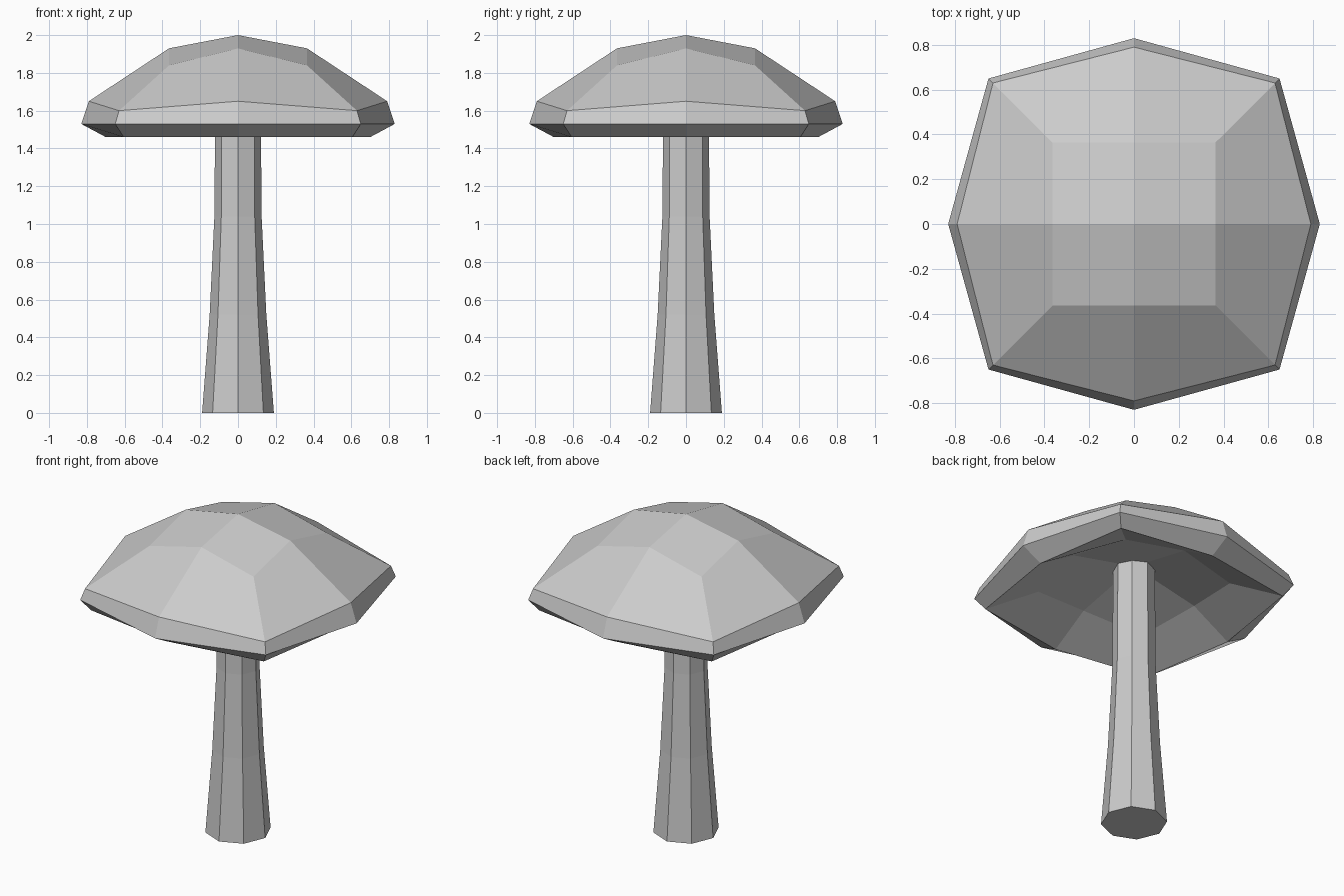
import bpy, bmesh, math

if "Cube" in bpy.data.objects:
    bpy.data.objects.remove(bpy.data.objects["Cube"])

def new_object(name, bm):
    bmesh.ops.recalc_face_normals(bm, faces=bm.faces[:])
    me = bpy.data.meshes.new(name)
    bm.to_mesh(me)
    bm.free()
    ob = bpy.data.objects.new(name, me)
    bpy.context.collection.objects.link(ob)
    return ob

def ring(bm, axis_r, axis_z, diag, diag_z):
    """Eight points: even ones on the axes, odd ones on the diagonals."""
    verts = []
    for i in range(8):
        a = i * math.pi / 4
        r, z = (diag * math.sqrt(2), diag_z) if i % 2 else (axis_r, axis_z)
        verts.append(bm.verts.new((r * math.cos(a), r * math.sin(a), z)))
    return verts

def bridge(bm, rings):
    for a, b in zip(rings, rings[1:]):
        for i in range(8):
            j = (i + 1) % 8
            bm.faces.new((a[i], a[j], b[j], b[i]))

def close(bm, r, z):
    """Four quads meeting at a centre point."""
    c = bm.verts.new((0, 0, z))
    for i in range(0, 8, 2):
        bm.faces.new((c, r[i], r[i + 1], r[(i + 2) % 8]))

# Cap: domed top, bevelled rim, hollow underside
bm = bmesh.new()
rings = [ring(bm, *p) for p in (
    (0.365, 1.93, 0.365, 1.84),
    (0.79, 1.65, 0.63, 1.60),
    (0.83, 1.53, 0.65, 1.53),
    (0.70, 1.46, 0.605, 1.46),
    (0.45, 1.605, 0.39, 1.56),
)]
bridge(bm, rings)
close(bm, rings[0], 2.0)
close(bm, rings[-1], 1.70)
new_object("mushroom_cap", bm)

# Stem: tapered octagonal column running up into the cap
bm = bmesh.new()
rings = [ring(bm, r, z, r / math.sqrt(2), z) for r, z in (
    (0.19, 0.0), (0.15, 0.52), (0.125, 1.04), (0.12, 1.72))]
bridge(bm, rings)
bm.faces.new(rings[0])
bm.faces.new(rings[-1])
new_object("mushroom_stem", bm)
